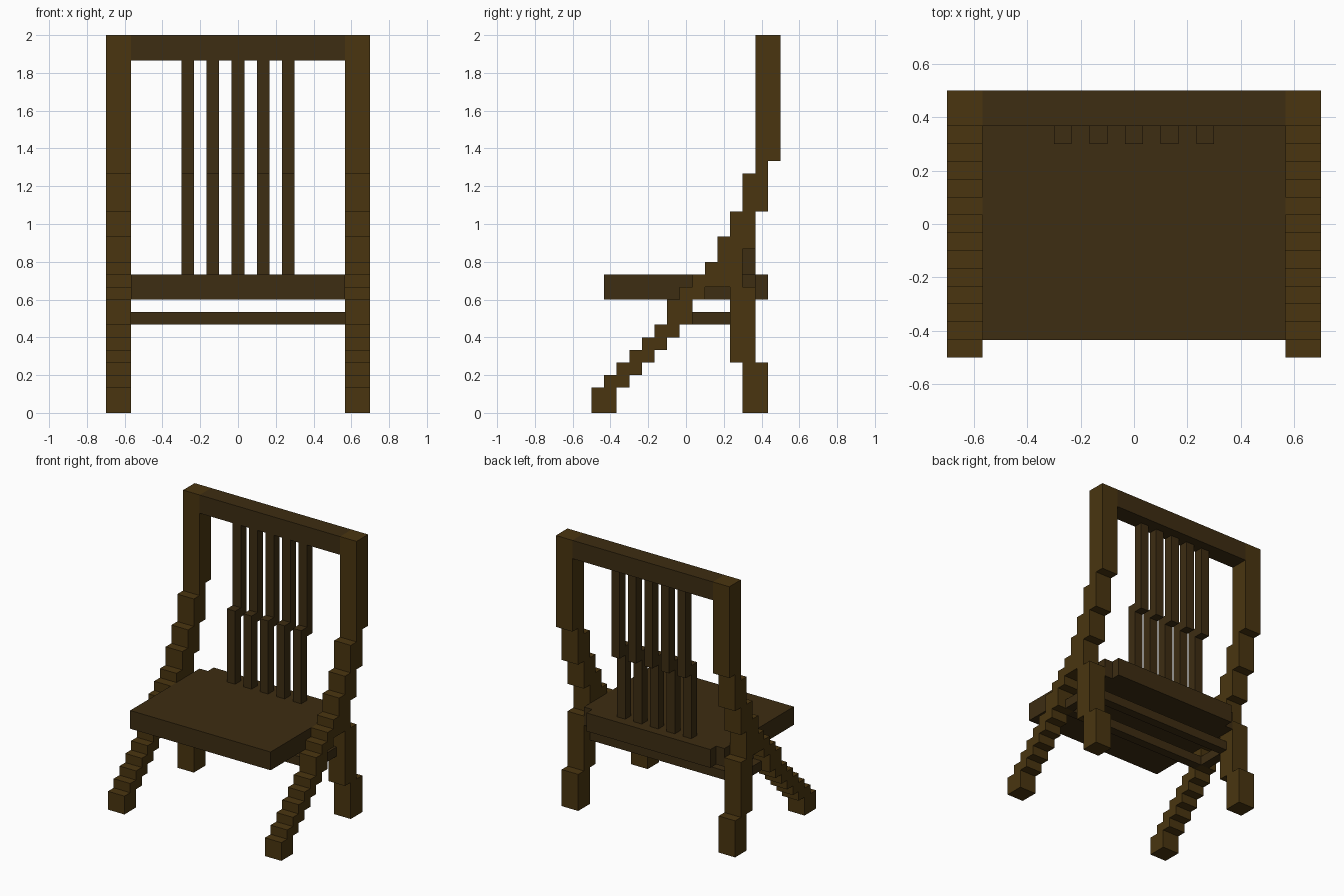
import bpy, bmesh
from mathutils import Matrix, Vector

if "Cube" in bpy.data.objects:
    bpy.data.objects.remove(bpy.data.objects["Cube"])

U = 1 / 15  # block unit; all part sizes below are in blocks


def material(name, rgb):
    m = bpy.data.materials.new(name)
    m.diffuse_color = (*rgb, 1)
    m.use_nodes = True
    m.node_tree.nodes["Principled BSDF"].inputs["Base Color"].default_value = m.diffuse_color
    return m


POST = material("oak brown", (0.068, 0.036, 0.0050))
PANEL = material("dark walnut", (0.047, 0.026, 0.0060))


def blocks(name, boxes, mat):
    """One object made of boxes (x0, x1, y0, y1, z0, z1)."""
    bm = bmesh.new()
    for x0, x1, y0, y1, z0, z1 in boxes:
        size = Vector((x1 - x0, y1 - y0, z1 - z0)) * U
        mid = Vector((x0 + x1, y0 + y1, z0 + z1)) * U / 2
        bmesh.ops.create_cube(bm, size=1, matrix=Matrix.Translation(mid) @ Matrix.Diagonal((*size, 1)))
    me = bpy.data.meshes.new(name)
    bm.to_mesh(me)
    bm.free()
    me.materials.append(mat)
    ob = bpy.data.objects.new(name, me)
    bpy.context.collection.objects.link(ob)


# Stepped side profiles: (y0, y1, z0, z1)
FRONT_LEG = [(-7.5, -5.5, 0, 2)]
FRONT_LEG += [(k - 8.5, k - 6.5, k, k + 1) for k in range(2, 7)]
FRONT_LEG += [(-1.5, 0.5, 7, 9), (-0.5, 1.5, 9, 10), (0.5, 4.5, 10, 11), (1.5, 4.5, 11, 12), (2.5, 4.5, 12, 13)]
BACK_LEG = [(4.5, 6.5, 0, 4), (3.5, 5.5, 4, 10)]
BACK_POST = [(2.5, 5.5, 13, 14), (3.5, 5.5, 14, 16), (4.5, 6.5, 16, 19), (5.5, 6.5, 19, 20), (5.5, 7.5, 20, 30)]

for side, x0 in (("left", -10.5), ("right", 8.5)):
    for part, profile in (("front_leg", FRONT_LEG), ("back_leg", BACK_LEG), ("back_post", BACK_POST)):
        blocks(f"{part}_{side}", [(x0, x0 + 2, *p) for p in profile], POST)

# Seat with a narrower rear strip
blocks("seat", [(-8.5, 8.5, -6.5, 5.5, 9, 11), (-7.5, 7.5, 5.5, 6.5, 9, 11)], PANEL)

# Top rail
blocks("top_rail", [(-8.5, 8.5, 5.5, 7.5, 28, 30)], PANEL)

# Back slats, stepping backwards half way up
for i in range(5):
    x = -4.5 + 2 * i
    blocks(f"back_slat_{i + 1}", [(x, x + 1, 4.5, 5.5, 11, 19), (x, x + 1, 5.5, 6.5, 18, 28)], PANEL)

# Stretchers under the seat
blocks("front_stretcher", [(-8.5, 8.5, -0.5, 0.5, 7, 8)], PANEL)
blocks("back_stretcher", [(-8.5, 8.5, 3.5, 4.5, 7, 8)], PANEL)
for side, x0 in (("left", -9.5), ("right", 8.5)):
    blocks(f"side_stretcher_{side}", [(x0, x0 + 1, 0.5, 3.5, 7, 8)], PANEL)
